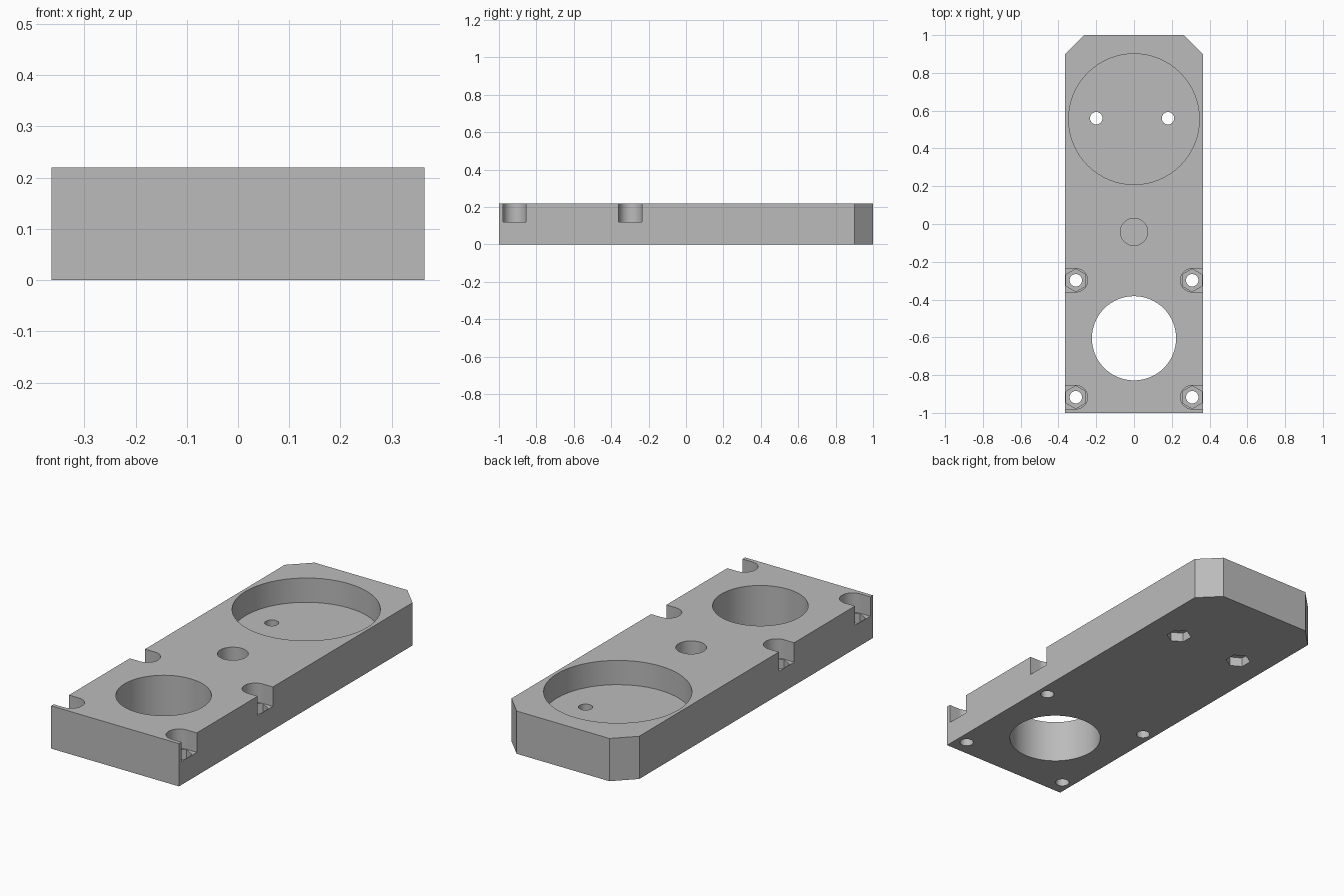
import bpy
import bmesh
from math import cos, sin, pi

cube = bpy.data.objects.get("Cube")
if cube:
    bpy.data.objects.remove(cube, do_unlink=True)

HALF_W, HEIGHT, CHAMFER = 0.364, 0.22, 0.1
OVER = 0.05  # how far open cuts overshoot the surface

grey = bpy.data.materials.new("plain grey")
grey.use_nodes = True
colour = (0.5, 0.5, 0.5, 1)
grey.diffuse_color = colour
grey.node_tree.nodes["Principled BSDF"].inputs["Base Color"].default_value = colour


def prism(name, outline, z0, z1):
    """Extrude a flat outline from z0 to z1."""
    bm = bmesh.new()
    face = bm.faces.new([bm.verts.new((x, y, z0)) for x, y in outline])
    top = bmesh.ops.extrude_face_region(bm, geom=[face])["geom"]
    moved = [v for v in top if isinstance(v, bmesh.types.BMVert)]
    bmesh.ops.translate(bm, vec=(0, 0, z1 - z0), verts=moved)
    bmesh.ops.recalc_face_normals(bm, faces=bm.faces)
    mesh = bpy.data.meshes.new(name)
    bm.to_mesh(mesh)
    bm.free()
    mesh.materials.append(grey)
    obj = bpy.data.objects.new(name, mesh)
    bpy.context.collection.objects.link(obj)
    return obj


def ring(x, y, r, sides=64):
    """Regular outline with a corner pointing along y."""
    return [(x + r * sin(2 * pi * i / sides), y + r * cos(2 * pi * i / sides))
            for i in range(sides)]


def slot(side, y, r, centre_x):
    """Half-round outline that runs out through the side of the block."""
    arc = [(side * (centre_x - r * sin(pi * i / 32)), y + r * cos(pi * i / 32))
           for i in range(33)]
    edge = side * (HALF_W + OVER)
    return arc + [(edge, y - r), (edge, y + r)]


def cut(outline, z0, z1):
    cutter = prism("cutter", outline, z0, z1)
    cutter.hide_render = True
    mod = plate.modifiers.new("cut", 'BOOLEAN')
    mod.operation, mod.solver, mod.object = 'DIFFERENCE', 'EXACT', cutter
    bpy.ops.object.modifier_apply(modifier=mod.name)
    bpy.data.objects.remove(cutter, do_unlink=True)


# Block with two chamfered back corners
w, c = HALF_W, CHAMFER
plate = prism("mounting_plate", [(-w, -1), (w, -1), (w, 1 - c), (w - c, 1),
                                 (c - w, 1), (-w, 1 - c)], 0, HEIGHT)
bpy.context.view_layer.objects.active = plate
plate.select_set(True)

# Large shallow pocket, blind middle hole and wide through hole
TOP = HEIGHT + OVER
cut(ring(0, 0.555, 0.346), 0.095, TOP)
cut(ring(0, -0.042, 0.072), 0.095, TOP)
cut(ring(0, -0.605, 0.223), -OVER, TOP)

# Pocket screw holes with hexagonal recesses underneath
for x in (-0.2, 0.18):
    cut(ring(x, 0.56, 0.033, 32), -OVER, TOP)
    cut(ring(x, 0.56, 0.06, 6), -OVER, 0.048)

# Side notches, each with a nut pit and a bolt hole
for side in (-1, 1):
    for y in (-0.917, -0.298):
        cut(slot(side, y, 0.062, 0.308), 0.12, TOP)
        cut(ring(side * 0.308, y, 0.06, 6), 0.06, 0.15)
        cut(ring(side * 0.308, y, 0.033, 32), -OVER, 0.15)

bpy.ops.object.shade_smooth_by_angle(angle=pi / 6)
